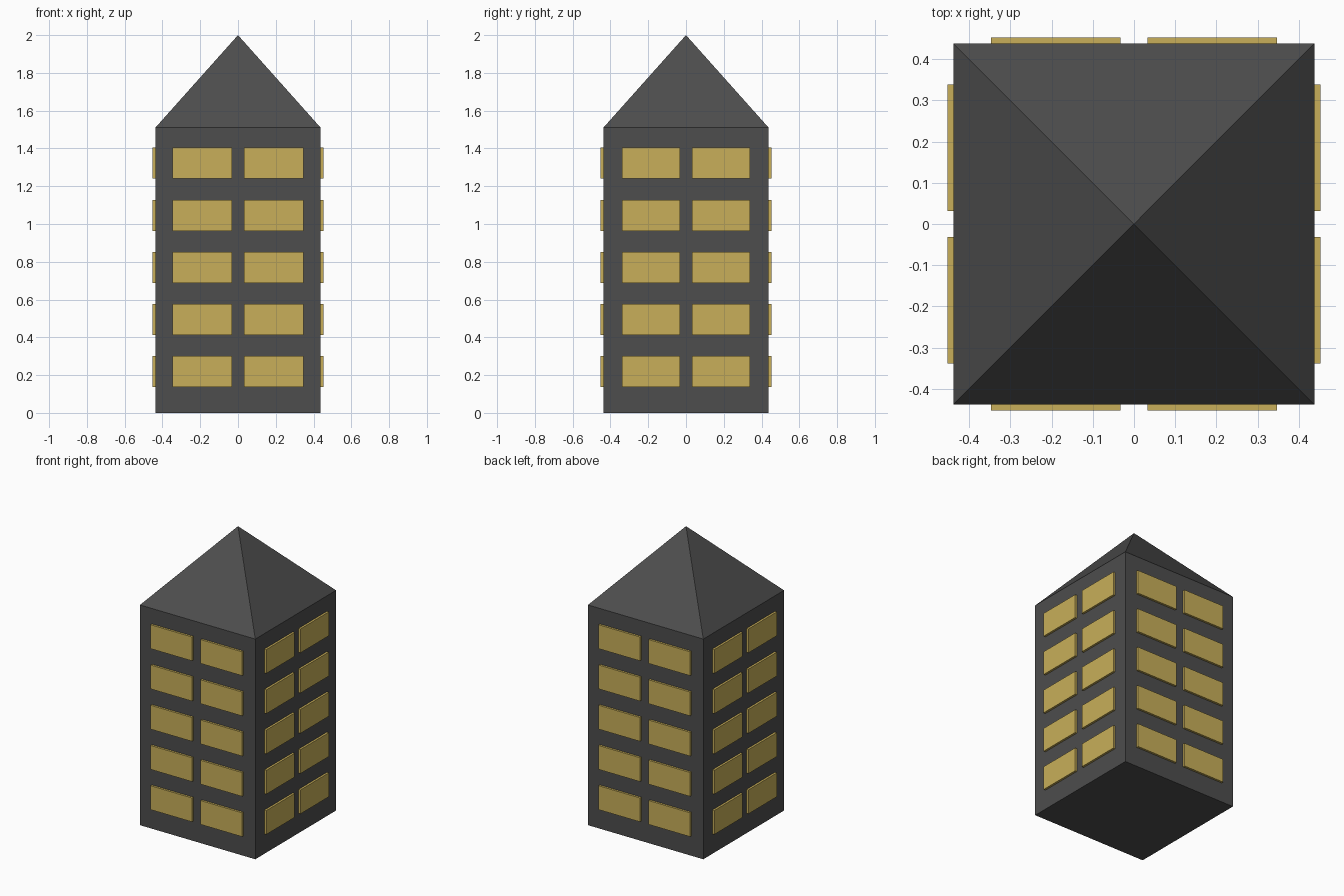
import bpy
import math

if "Cube" in bpy.data.objects:
    bpy.data.objects.remove(bpy.data.objects["Cube"])

HALF, EAVE, TOP = 0.4375, 1.51, 2.0


def material(name, rgb):
    m = bpy.data.materials.new(name)
    m.diffuse_color = (*rgb, 1)
    m.use_nodes = True
    m.node_tree.nodes["Principled BSDF"].inputs["Base Color"].default_value = m.diffuse_color
    return m


DARK = material("dark_grey", (0.075, 0.075, 0.075))
GOLD = material("warm_yellow", (0.58, 0.43, 0.10))


def box(name, center, size, mat):
    bpy.ops.mesh.primitive_cube_add(size=1, location=center)
    ob = bpy.context.object
    ob.name = name
    ob.scale = size
    bpy.ops.object.transform_apply(location=False, rotation=False, scale=True)
    ob.data.materials.append(mat)
    return ob


# Tower body
box("tower_body", (0, 0, EAVE / 2), (2 * HALF, 2 * HALF, EAVE), DARK)

# Pyramid roof, flush with the walls
bpy.ops.mesh.primitive_cone_add(vertices=4, radius1=HALF * math.sqrt(2), radius2=0,
                                depth=TOP - EAVE, location=(0, 0, (TOP + EAVE) / 2),
                                rotation=(0, 0, math.pi / 4))
roof = bpy.context.object
roof.name = "roof"
bpy.ops.object.transform_apply(location=False, rotation=True, scale=False)
roof.data.materials.append(DARK)

# Windows: five rows of two on each wall, standing slightly proud
OUT, DEPTH, HEIGHT = 0.452, 0.03, 0.164
wall = OUT - DEPTH / 2
for row in range(5):
    z = 0.218 + 0.276 * row
    for side in (-1, 1):
        for col in (-1, 1):
            face = "front" if side < 0 else "back"
            box(f"{face}_window", (col * 0.19, side * wall, z), (0.314, DEPTH, HEIGHT), GOLD)
            face = "left" if side < 0 else "right"
            box(f"{face}_window", (side * wall, col * 0.185, z), (DEPTH, 0.306, HEIGHT), GOLD)
